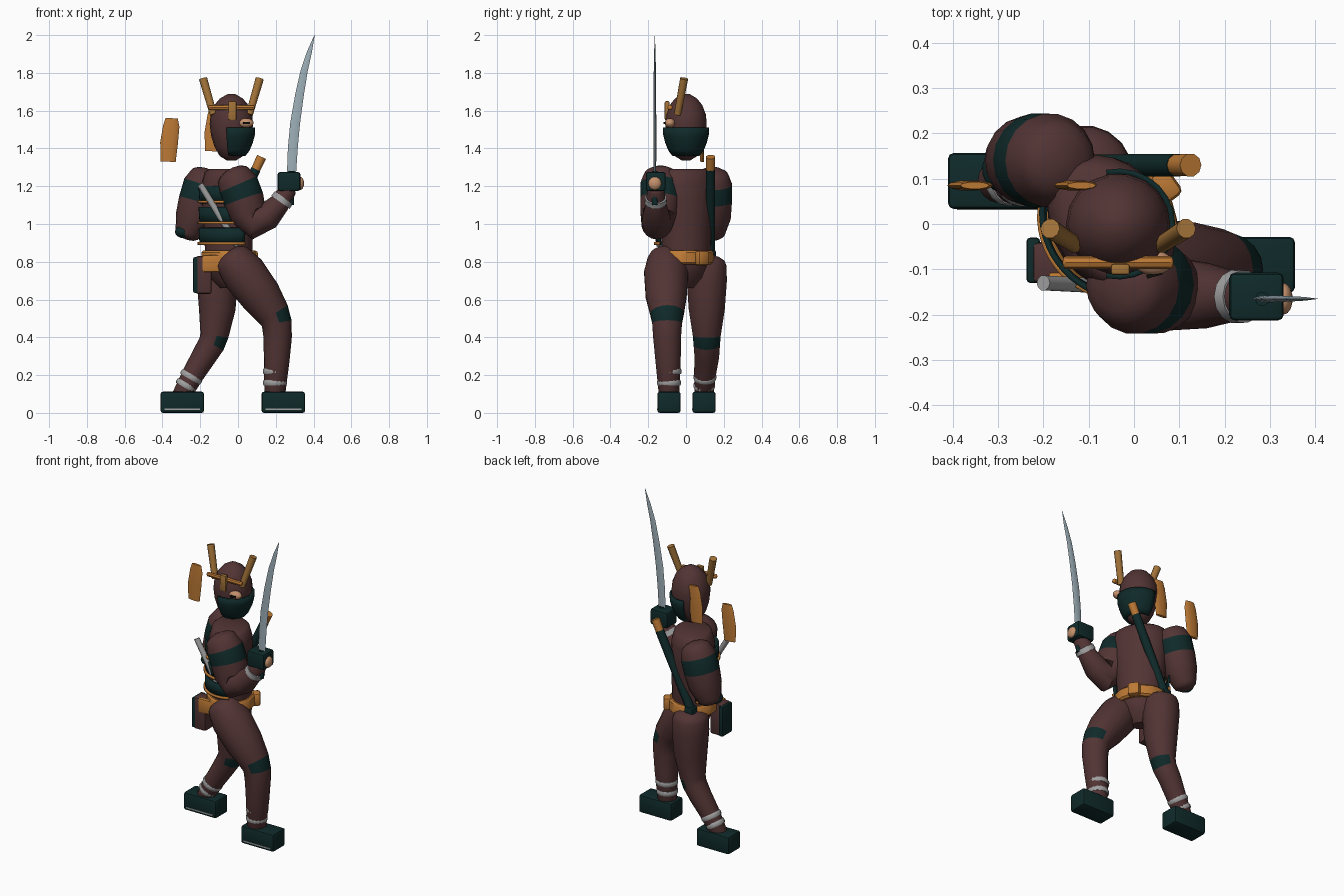
import bpy, bmesh
from math import sin, cos, radians, pi
from mathutils import Vector, Matrix

cube = bpy.data.objects.get("Cube")
if cube:
    bpy.data.objects.remove(cube)


def material(name, rgb):
    m = bpy.data.materials.new(name)
    m.use_nodes = True
    m.diffuse_color = (*rgb, 1)
    m.node_tree.nodes["Principled BSDF"].inputs["Base Color"].default_value = (*rgb, 1)
    return m


CLOTH = material("maroon cloth", (.085, .034, .034))
GREEN = material("dark green", (.005, .023, .023))
GOLD = material("gold", (.5, .19, .035))
HORN = material("dull gold", (.36, .17, .04))
SKIN = material("skin", (.55, .28, .15))
STEEL = material("steel", (.34, .43, .48))
GREY = material("grey wrap", (.35, .35, .35))
DARK = material("eye black", (.004, .004, .004))


def finish(name, bm, mats, angle=40):
    bmesh.ops.recalc_face_normals(bm, faces=bm.faces)
    mesh = bpy.data.meshes.new(name)
    bm.to_mesh(mesh)
    bm.free()
    for m in mats:
        mesh.materials.append(m)
    ob = bpy.data.objects.new(name, mesh)
    bpy.context.collection.objects.link(ob)
    bpy.ops.object.select_all(action='DESELECT')
    ob.select_set(True)
    bpy.context.view_layer.objects.active = ob
    bpy.ops.object.shade_smooth_by_angle(angle=radians(angle))
    return ob


def bridge(bm, a, b):
    n = len(a)
    return [bm.faces.new((a[i], a[(i + 1) % n], b[(i + 1) % n], b[i])) for i in range(n)]


def tube(name, mat, path, sides=16, flat=1, rounded=False, bands=(), band_mat=GREEN, side=None):
    """Loft rings along (x, y, z, radius) points; some segments can be a second colour."""
    bm = bmesh.new()
    pts = [Vector(p[:3]) for p in path]
    rings, last = [], len(pts) - 1

    def ring(c, t, r):
        u = t.cross(Vector((0, 1, 0))).normalized()
        v = u.cross(t) * flat
        return [bm.verts.new(c + (u * cos(2 * pi * k / sides) + v * sin(2 * pi * k / sides)) * r)
                for k in range(sides)]

    marks = []
    for i, c in enumerate(pts):
        t = (pts[min(i + 1, last)] - pts[max(i - 1, 0)]).normalized()
        r = path[i][3]
        caps = [radians(a) for a in (78, 52, 26)] if rounded and i in (0, last) else []
        if i == 0:
            rings += [ring(c - t * r * .55 * sin(a), t, r * cos(a)) for a in caps]
        marks.append(len(rings))
        rings.append(ring(c, t, r))
        if i == last:
            rings += [ring(c + t * r * .55 * sin(a), t, r * cos(a)) for a in reversed(caps)]
    painted = []
    for i in range(len(rings) - 1):
        faces = bridge(bm, rings[i], rings[i + 1])
        if i in [marks[b] for b in bands]:
            painted += faces
    bm.faces.new(rings[0])
    bm.faces.new(rings[-1])
    bmesh.ops.recalc_face_normals(bm, faces=bm.faces)
    for f in painted:
        if side is None or f.normal.dot(Vector(side)) > .1:
            f.material_index = 1
    return finish(name, bm, [mat, band_mat])


def lathe(name, mat, centre, rings, turn=0, arc=360, steps=24):
    """Elliptical rings (z, depth, width); an arc under 360 gives an open shell."""
    bm = bmesh.new()
    full = arc == 360
    rows = []
    for z, a, b in rings:
        row = []
        for k in range(steps + (not full)):
            t = radians(arc * k / steps - arc / 2)
            p = Matrix.Rotation(radians(turn), 3, 'Z') @ Vector((a * cos(t), b * sin(t), 0))
            row.append(bm.verts.new(p + Vector((centre[0], centre[1], z))))
        rows.append(row)
    for a, b in zip(rows, rows[1:]):
        if full:
            bridge(bm, a, b)
        else:
            for k in range(steps):
                bm.faces.new((a[k], a[k + 1], b[k + 1], b[k]))
    if full:
        bm.faces.new(rows[0])
        bm.faces.new(rows[-1])
    ob = finish(name, bm, [mat])
    if not full:
        mod = ob.modifiers.new("thickness", 'SOLIDIFY')
        mod.thickness = .012
        mod.offset = 0
    return ob


def box(name, mat, centre, size, bevel=.012, turn=0):
    bm = bmesh.new()
    bmesh.ops.create_cube(bm, size=1)
    bmesh.ops.scale(bm, vec=size, verts=bm.verts)
    if bevel:
        bmesh.ops.bevel(bm, geom=bm.edges, offset=bevel, segments=2, affect='EDGES', profile=.5)
    bmesh.ops.rotate(bm, matrix=Matrix.Rotation(radians(turn), 3, 'Z'), verts=bm.verts)
    bmesh.ops.translate(bm, vec=centre, verts=bm.verts)
    return finish(name, bm, [mat])


def ball(name, mat, centre, size):
    bm = bmesh.new()
    bmesh.ops.create_uvsphere(bm, u_segments=14, v_segments=8, radius=1)
    bmesh.ops.scale(bm, vec=size, verts=bm.verts)
    bmesh.ops.translate(bm, vec=centre, verts=bm.verts)
    return finish(name, bm, [mat], 60)


# Torso, belt and chest plates, all turned the same way
MID, TURN = (-.05, 0), 216
lathe("torso", CLOTH, MID, [(.66, .04, .05), (.71, .09, .10), (.79, .12, .135), (.88, .122, .135),
      (1.0, .125, .145), (1.12, .13, .16), (1.22, .125, .165), (1.275, .11, .15), (1.29, .09, .13)], TURN)
lathe("belt", GOLD, MID, [(.785, .13, .145), (.795, .142, .155), (.85, .14, .153), (.86, .13, .145)], TURN)
for z in (.89, 1.0, 1.11):
    lathe("chest_plate", GREEN, MID, [(z, .142, .158), (z + .09, .145, .168)], TURN, 170)
    lathe("plate_trim", GOLD, MID, [(z, .152, .168), (z + .014, .152, .168)], TURN, 170)
box("belt_knot", GOLD, (.07, .085, .82), (.05, .07, .08), .015, 36)
box("belt_buckle", GOLD, (-.13, -.12, .79), (.12, .03, .09), .01)
box("belt_pouch", GREEN, (.03, -.125, .82), (.05, .04, .05), .008)
box("hip_pouch", CLOTH, (-.182, -.085, .73), (.085, .09, .20))
box("hip_pouch_back", GREEN, (-.222, -.08, .73), (.03, .10, .19), .008)
tube("chest_rod", GREY, [(-.2, -.13, 1.21, .017), (0, -.14, .885, .017)], 10)

# Arms with a green shoulder band
tube("left_arm", CLOTH, [(-.02, -.135, 1.245, .095), (.0, -.135, 1.21, .108), (.03, -.135, 1.13, .108),
     (.055, -.145, 1.05, .098), (.085, -.155, 1.0, .082), (.155, -.158, 1.04, .073),
     (.22, -.16, 1.11, .055), (.265, -.16, 1.18, .045)], 18, rounded=True, bands=(1,))
tube("right_arm", CLOTH, [(-.17, .14, 1.245, .09), (-.185, .14, 1.21, .104), (-.21, .14, 1.12, .105),
     (-.235, .14, 1.03, .098), (-.265, .14, .955, .07)], 18, rounded=True, bands=(1,))
ball("right_elbow_pad", GREEN, (-.29, .12, .96), (.045, .05, .035))
tube("left_wrist_wrap", GREY, [(.225, -.16, 1.115, .06), (.243, -.16, 1.14, .058)], 14)

# Left hand and sword
box("left_glove", GREEN, (.27, -.16, 1.225), (.12, .105, .10))
ball("left_fingers", SKIN, (.33, -.165, 1.215), (.02, .035, .035))
tube("sword_grip", GREEN, [(.28, -.165, 1.1, .016), (.283, -.165, 1.28, .016)], 10)
tube("sword_blade", STEEL, [(.283, -.165, 1.26, .024), (.29, -.165, 1.4, .026), (.302, -.165, 1.53, .026),
     (.325, -.165, 1.68, .023), (.35, -.165, 1.81, .019), (.378, -.165, 1.91, .013),
     (.405, -.165, 2.0, .001)], 4, .3)

# Legs with knee patches and ankle wraps
tube("left_leg", CLOTH, [(-.025, -.105, .81, .1), (.03, -.105, .74, .118), (.12, -.105, .62, .11),
     (.185, -.1, .525, .09), (.205, -.1, .475, .08), (.21, -.1, .4, .075), (.205, -.095, .28, .068),
     (.195, -.09, .1, .055)], 18, rounded=True, bands=(3,), side=(1, 0, 0))
tube("right_leg", CLOTH, [(-.11, .11, .78, .106), (-.11, .11, .7, .108), (-.11, .11, .55, .097),
     (-.125, .11, .41, .075), (-.14, .11, .365, .071), (-.18, .11, .3, .066), (-.24, .1, .2, .058),
     (-.3, .095, .09, .05)], 18, rounded=True, bands=(3,), side=(1, 0, 0))
WRAPS = [((.196, -.09, .16), (0, 0, 1), .066), ((.198, -.09, .22), (0, 0, 1), .069),
         ((-.275, .097, .145), (.5, 0, .86), .06), ((-.248, .1, .19), (.5, 0, .86), .064)]
for c, axis, r in WRAPS:
    tube("ankle_wrap", GREY, [(*(Vector(c) + Vector(axis) * d), r - abs(d) * .4)
                              for d in (-.014, -.006, .006, .014)], 16)
for name, x, y in (("left", .24, -.09), ("right", -.295, .095)):
    box(name + "_shoe", GREEN, (x, y, .056), (.23, .123, .112))
    box(name + "_sole_line", GREY, (x, y - .062, .02), (.19, .004, .008), 0)

# Head, mask and eye
HEAD = (-.035, 0)
lathe("head", CLOTH, HEAD, [(z, r, r * .97) for z, r in ((1.337, .025), (1.36, .062), (1.41, .09),
      (1.47, .108), (1.53, .115), (1.58, .11), (1.63, .09), (1.665, .06), (1.688, .02))], steps=18)
lathe("face_mask", GREEN, HEAD, [(z, r, r * .97) for z, r in ((1.365, .07), (1.39, .09), (1.43, .107),
      (1.47, .118), (1.51, .12))], 0, 205, 14)
ball("eye_skin", SKIN, (.042, -.085, 1.535), (.042, .028, .025))
box("eye", DARK, (.045, -.112, 1.535), (.035, .008, .012), 0, 15)

# Headband, horns and trailing ties
tube("headband_bar", GOLD, [(-.15, -.085, 1.617, .014), (.08, -.085, 1.617, .014)], 8, rounded=True)
box("headband_crest", HORN, (-.03, -.1, 1.6), (.042, .025, .10), .006)
for side in (-1, 1):
    tube("horn", HORN, [(-.035 + side * .095, -.045, 1.58, .019), (-.035 + side * .15, -.01, 1.77, .022)], 10)
for x, z in ((-.13, 1.385), (-.365, 1.33)):
    tube("headband_tie", GOLD, [(x - .005, .085, z, .04), (x, .085, z + .1, .047),
                                (x + .012, .085, z + .19, .043), (x + .014, .085, z + .23, .032)], 10, .25)

# Scabbard slung across the back
tube("scabbard", GREEN, [(-.14, .128, .81, .026), (.095, .13, 1.29, .026)], 10)
tube("scabbard_hilt", GOLD, [(.09, .13, 1.28, .024), (.125, .13, 1.355, .026)], 10)
box("scabbard_tip", GREEN, (-.125, .128, .83), (.06, .06, .07), .012)
